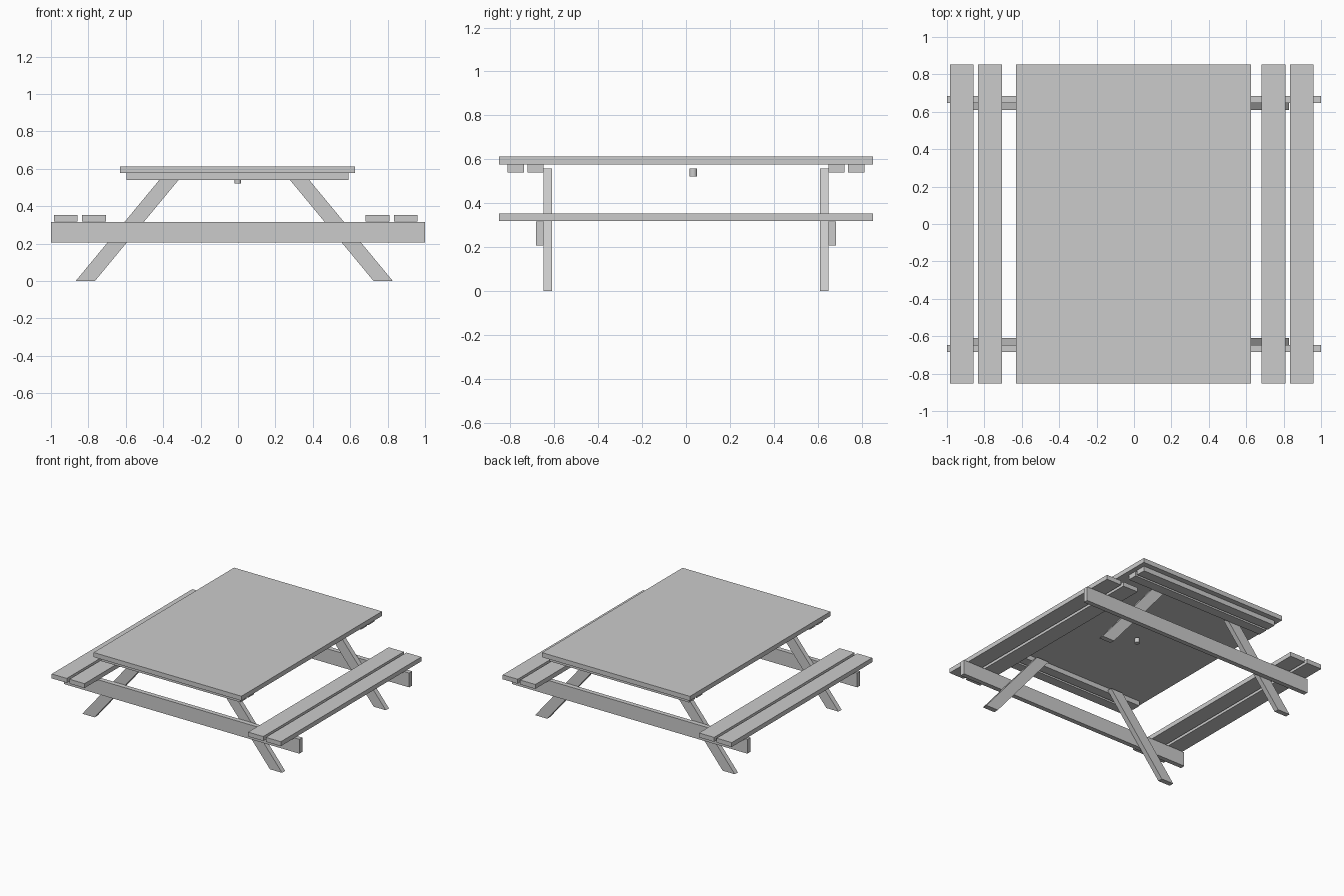
import bpy, bmesh

if "Cube" in bpy.data.objects:
    bpy.data.objects.remove(bpy.data.objects["Cube"])


def prism(name, profile, y0, y1):
    """Extrude an (x, z) outline from y0 to y1."""
    bm = bmesh.new()
    face = bm.faces.new([bm.verts.new((x, y0, z)) for x, z in profile])
    ext = bmesh.ops.extrude_face_region(bm, geom=[face])
    moved = [g for g in ext["geom"] if isinstance(g, bmesh.types.BMVert)]
    bmesh.ops.translate(bm, verts=moved, vec=(0, y1 - y0, 0))
    bmesh.ops.recalc_face_normals(bm, faces=bm.faces)
    mesh = bpy.data.meshes.new(name)
    bm.to_mesh(mesh)
    bm.free()
    obj = bpy.data.objects.new(name, mesh)
    bpy.context.collection.objects.link(obj)
    return obj


def board(name, x0, x1, y0, y1, z0, z1):
    return prism(name, [(x0, z0), (x1, z0), (x1, z1), (x0, z1)], y0, y1)


# Table top
board("table_top", -0.63, 0.626, -0.852, 0.852, 0.577, 0.612)

# Seat planks, two per bench
for name, x0, x1 in (("left_outer", -0.985, -0.857), ("left_inner", -0.835, -0.707),
                     ("right_inner", 0.683, 0.811), ("right_outer", 0.833, 0.96)):
    board(name + "_seat_plank", x0, x1, -0.852, 0.852, 0.318, 0.352)

# Each end frame: battens under the top, seat rail, splayed legs
for end, s in (("front", -1), ("back", 1)):
    board(end + "_inner_batten", -0.595, 0.59, s * 0.649, s * 0.721, 0.54, 0.577)
    board(end + "_outer_batten", -0.595, 0.59, s * 0.738, s * 0.812, 0.54, 0.577)
    board(end + "_seat_rail", -1, 1, s * 0.648, s * 0.684, 0.207, 0.317)
    for side, m in (("left", -1), ("right", 1)):
        outline = [(-0.02 + m * x, z) for x, z in
                   ((0.745, 0), (0.848, 0), (0.387, 0.557), (0.284, 0.557))]
        prism(f"{end}_{side}_leg", outline, s * 0.61, s * 0.648)

# Small peg under the middle of the top
bpy.ops.mesh.primitive_cylinder_add(vertices=16, radius=0.018, depth=0.036,
                                    location=(-0.001, 0.033, 0.54))
bpy.context.object.name = "centre_peg"
bpy.ops.object.shade_smooth_by_angle()
